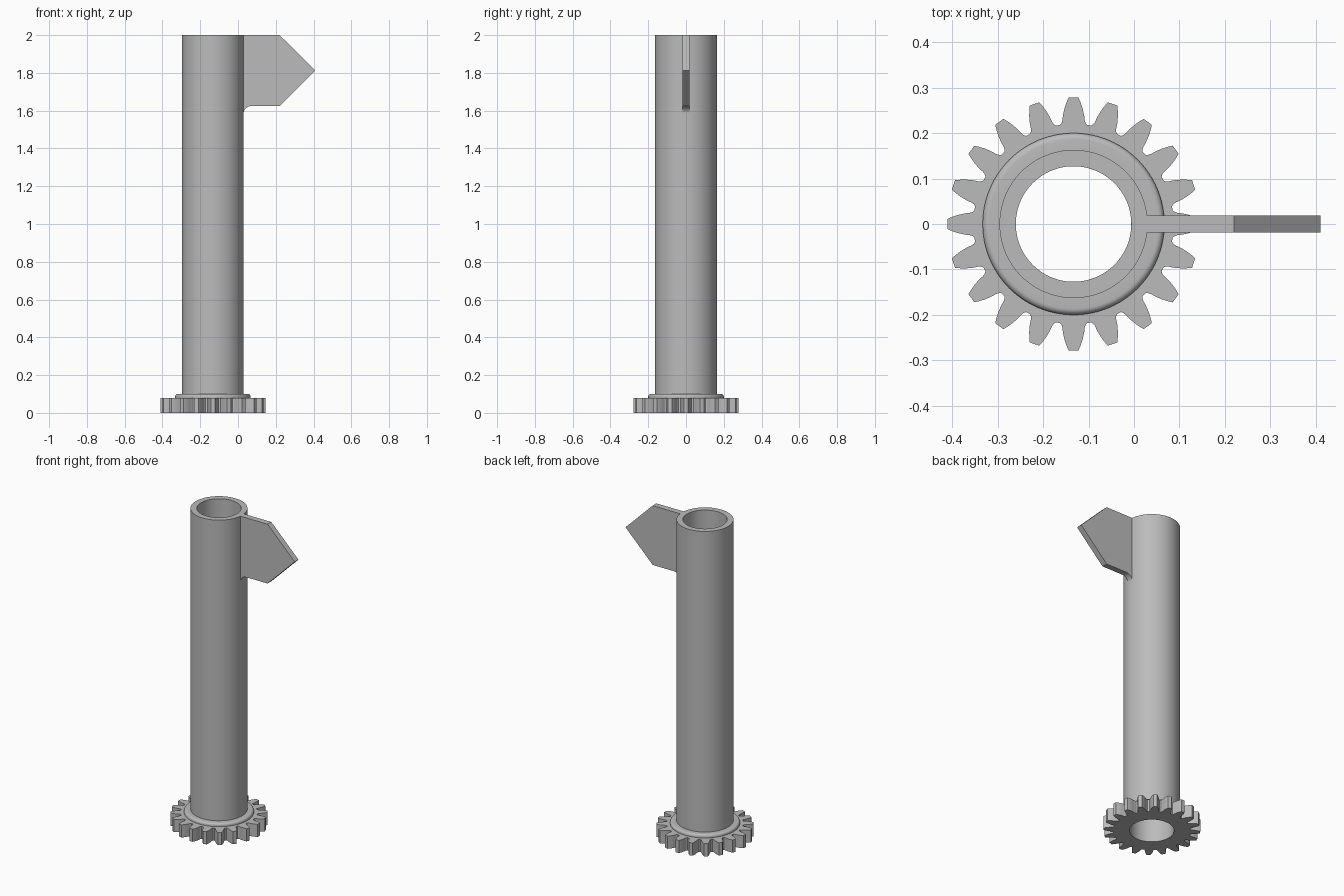
import bpy, bmesh
from math import sin, cos, pi, atan2, hypot

if "Cube" in bpy.data.objects:
    bpy.data.objects.remove(bpy.data.objects["Cube"], do_unlink=True)

AXIS_X = -0.133          # tube axis
BORE, TUBE, FLANGE = 0.127, 0.163, 0.2
GEAR_TOP, FLANGE_TOP, TOP = 0.08, 0.1, 2.0
TEETH = 20

grey = bpy.data.materials.new("plain grey")
grey.use_nodes = True
colour = (0.5, 0.5, 0.5, 1)
grey.diffuse_color = colour
grey.node_tree.nodes["Principled BSDF"].inputs["Base Color"].default_value = colour


def finish(bm, name, x=0.0):
    bmesh.ops.recalc_face_normals(bm, faces=bm.faces)
    mesh = bpy.data.meshes.new(name)
    bm.to_mesh(mesh)
    bm.free()
    mesh.materials.append(grey)
    obj = bpy.data.objects.new(name, mesh)
    obj.location.x = x
    bpy.context.collection.objects.link(obj)
    bpy.ops.object.select_all(action="DESELECT")
    obj.select_set(True)
    bpy.context.view_layer.objects.active = obj
    bpy.ops.object.shade_smooth_by_angle(angle=pi / 6)
    return obj


def skin(bm, loops):
    """Join closed loops of equal length, the last back to the first."""
    rings = [[bm.verts.new(p) for p in loop] for loop in loops]
    n = len(rings[0])
    for a, b in zip(rings, rings[1:] + rings[:1]):
        for i in range(n):
            j = (i + 1) % n
            bm.faces.new((a[i], a[j], b[j], b[i]))


def lathe(name, profile, steps=96):
    bm = bmesh.new()
    turns = [2 * pi * i / steps for i in range(steps)]
    skin(bm, [[(r * cos(t), r * sin(t), z) for t in turns] for r, z in profile])
    return finish(bm, name, AXIS_X)


# Tube with a rounded flange at its foot
rd = 0.014
rounding = [(FLANGE - rd + rd * cos(a * pi / 12), FLANGE_TOP - rd + rd * sin(a * pi / 12))
            for a in range(7)]
lathe("tube_and_flange", [(BORE, GEAR_TOP), (FLANGE, GEAR_TOP)] + rounding +
      [(TUBE, FLANGE_TOP), (TUBE, TOP), (BORE, TOP)])

# Gear: half a tooth as (radius, half width), mirrored and repeated
flank = [(0.278, 0.011), (0.268, 0.0155), (0.255, 0.02), (0.24, 0.0235),
         (0.23, 0.0245), (0.224, 0.0265), (0.22, 0.030)]
half = [(r, atan2(w, r)) for r, w in flank]
tooth = [(r, -a) for r, a in reversed(half)] + half
outline = [(r, a + 2 * pi * k / TEETH) for k in range(TEETH) for r, a in tooth]


def ring(z, radius=None):
    return [((radius or r) * cos(a), (radius or r) * sin(a), z) for r, a in outline]


bm = bmesh.new()
skin(bm, [ring(0, BORE), ring(0), ring(GEAR_TOP), ring(GEAR_TOP, BORE)])
finish(bm, "gear", AXIS_X)

# Pointed blade with a concave fillet below, where it meets the tube
LOW, ROOT, F = 1.625, TUBE + AXIS_X - 0.002, 0.045
fillet = [(ROOT + F - F * cos(a * pi / 16), LOW - F + F * sin(a * pi / 16)) for a in range(9)]
side = [(0.01, TOP), (0.01, LOW - F)] + fillet + [(0.22, LOW), (0.41, (LOW + TOP) / 2), (0.22, TOP)]
bm = bmesh.new()
face = bm.faces.new([bm.verts.new((x, -0.0185, z)) for x, z in side])
pulled = bmesh.ops.extrude_face_region(bm, geom=[face])["geom"]
bmesh.ops.translate(bm, verts=[v for v in pulled if isinstance(v, bmesh.types.BMVert)],
                    vec=(0, 0.037, 0))
finish(bm, "blade")
